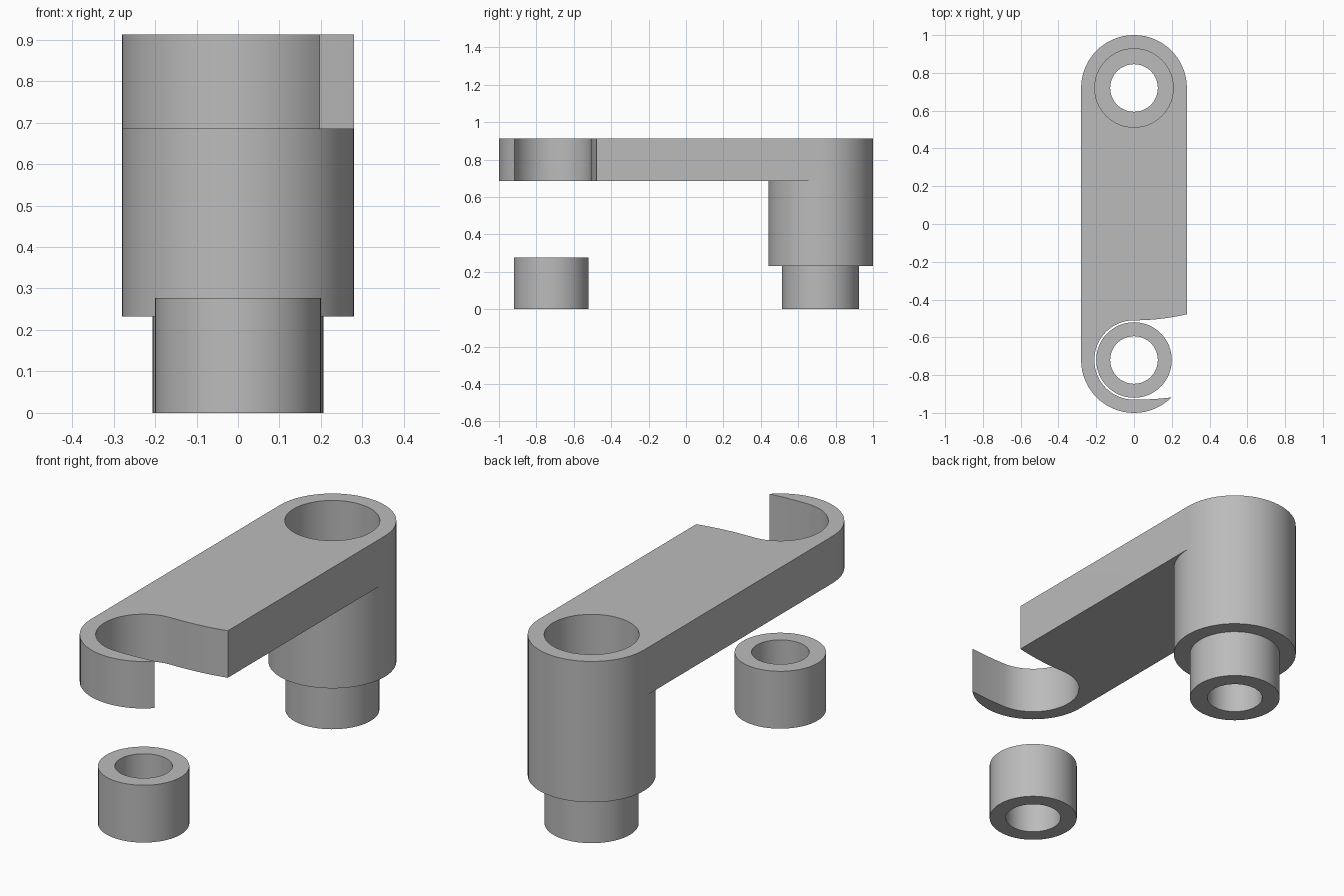
import bpy, bmesh
from math import sin, cos, asin, atan2, radians, degrees, sqrt

cube = bpy.data.objects.get("Cube")
if cube:
    bpy.data.objects.remove(cube)

# Main dimensions
PIVOT, END_R = 0.72, 0.28
BORE_R, SLOT_R, HOLE_R = 0.208, 0.21, 0.126
TOP, UNDER, BOSS_Z = 0.912, 0.685, 0.232
HALF = 32  # segments per half circle

grey = bpy.data.materials.new("grey")
grey.use_nodes = True
grey.diffuse_color = (0.5, 0.5, 0.5, 1)
grey.node_tree.nodes["Principled BSDF"].inputs["Base Color"].default_value = grey.diffuse_color


def arc(cy, r, a, b, n):
    """Points on an arc about (0, cy), from angle a to b in degrees."""
    angles = [radians(a + (b - a) * i / n) for i in range(n + 1)]
    return [(r * cos(t), cy + r * sin(t)) for t in angles]


def ring(bm, points, z):
    return [bm.verts.new((x, y, z)) for x, y in points]


def circle(bm, cy, r, z):
    return ring(bm, arc(cy, r, 0, 360, 2 * HALF)[:-1], z)


def bridge(bm, a, b):
    """Quads between two closed rings of equal length."""
    for i in range(len(a)):
        j = (i + 1) % len(a)
        bm.faces.new((a[i], a[j], b[j], b[i]))


def finish(bm, name):
    bmesh.ops.remove_doubles(bm, verts=bm.verts, dist=0.0001)
    bmesh.ops.recalc_face_normals(bm, faces=bm.faces)
    mesh = bpy.data.meshes.new(name)
    bm.to_mesh(mesh)
    bm.free()
    mesh.materials.append(grey)
    obj = bpy.data.objects.new(name, mesh)
    bpy.context.collection.objects.link(obj)
    bpy.ops.object.select_all(action="DESELECT")
    obj.select_set(True)
    bpy.context.view_layer.objects.active = obj
    bpy.ops.object.shade_smooth_by_angle(angle=radians(30))


# Arm outline: rounded back, hooked front with a slot swept about the back pivot
reach = 2 * PIVOT
outer, inner = reach + SLOT_R, reach - SLOT_R
tip_y = (END_R ** 2 - outer ** 2) / (4 * PIVOT)
tip_x = sqrt(END_R ** 2 - (tip_y + PIVOT) ** 2)
tip_hook = degrees(atan2(tip_y + PIVOT, tip_x)) + 360
tip_sweep = degrees(atan2(tip_y - PIVOT, tip_x))
back = arc(PIVOT, END_R, 0, 180, HALF)
front = arc(-PIVOT, END_R, 180, tip_hook, 24)
front += arc(PIVOT, outer, tip_sweep, -90, 8)[1:]
front += arc(-PIVOT, SLOT_R, 270, 90, HALF)[1:]
front += arc(PIVOT, inner, -90, -90 + degrees(asin(END_R / inner)), 10)[1:]

bm = bmesh.new()
top = ring(bm, back + front, TOP)
low = ring(bm, back + front, UNDER)
bridge(bm, top, low)

# Top face around the bore: back half as quads, the rest as one face
bore = circle(bm, PIVOT, BORE_R, TOP)
for i in range(HALF):
    bm.faces.new((top[i], top[i + 1], bore[i + 1], bore[i]))
bm.faces.new(top[HALF:] + [top[0], bore[0]] + bore[:HALF - 1:-1])

# Underside stops at the boss
boss_top = low[:HALF + 1] + ring(bm, arc(PIVOT, END_R, 180, 360, HALF)[1:-1], UNDER)
bm.faces.new(low[HALF:] + [low[0]] + boss_top[:HALF:-1])

# Boss, spigot, through hole and counterbore as a chain of rings
chain = [boss_top] + [circle(bm, PIVOT, r, z) for r, z in (
    (END_R, BOSS_Z), (BORE_R - 0.002, BOSS_Z), (BORE_R - 0.002, 0),
    (HOLE_R, 0), (HOLE_R, UNDER), (BORE_R, UNDER))] + [bore]
for a, b in zip(chain, chain[1:]):
    bridge(bm, a, b)
finish(bm, "hooked_arm")

# Loose bushing below the hook
bm = bmesh.new()
rings = [circle(bm, -PIVOT, r, z) for r, z in (
    (0.2, 0), (0.2, 0.277), (HOLE_R, 0.277), (HOLE_R, 0))]
for a, b in zip(rings, rings[1:] + rings[:1]):
    bridge(bm, a, b)
finish(bm, "bushing")
